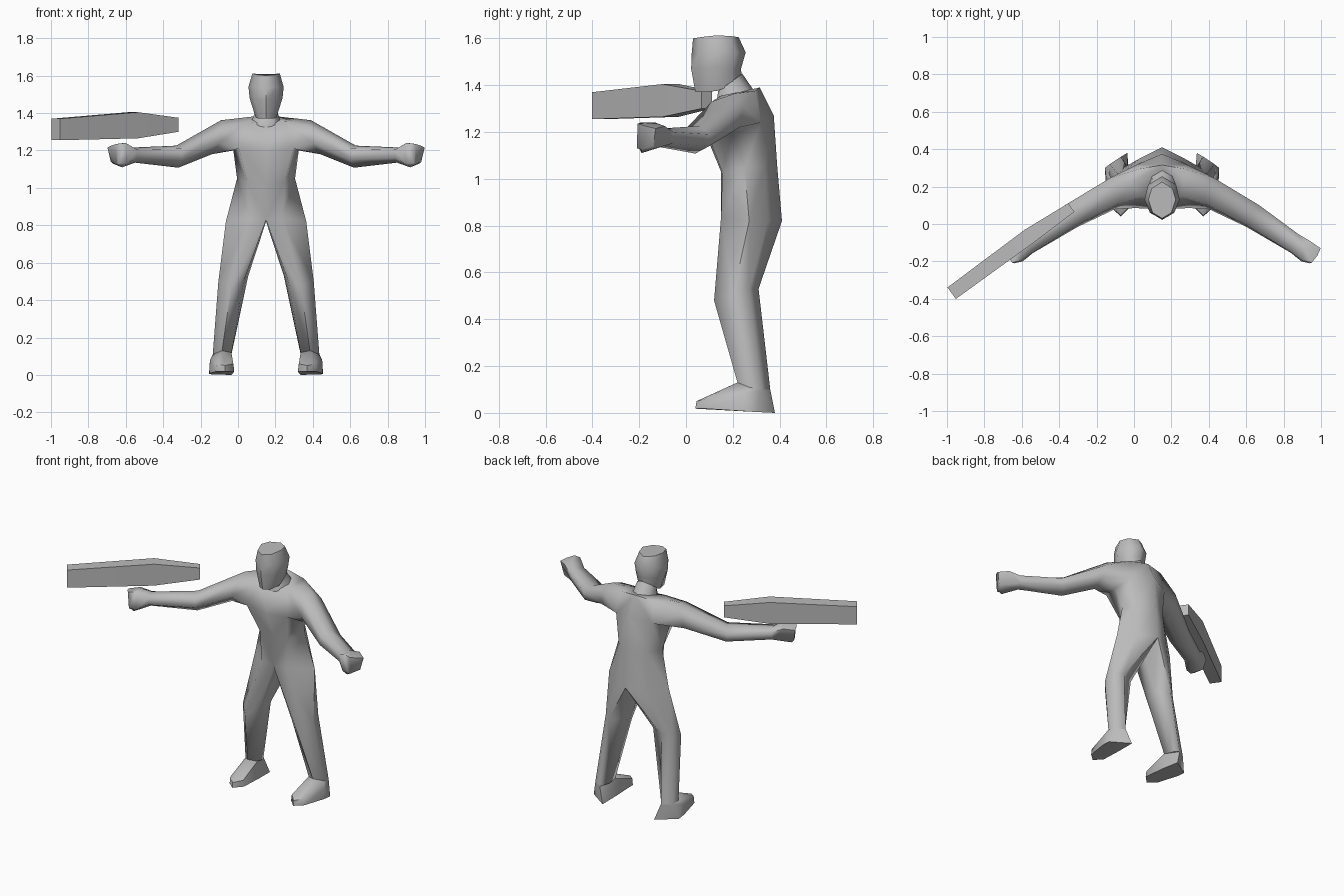
import bpy, bmesh, math

CX = 0.15  # the figure's own centre line
grey = bpy.data.materials.new("plain grey")
grey.diffuse_color = (0.5, 0.5, 0.5, 1)


def finish(name, bm, mirror=False, x=0.0, angle=60):
    bmesh.ops.remove_doubles(bm, verts=bm.verts, dist=0.0005)
    bmesh.ops.recalc_face_normals(bm, faces=bm.faces)
    me = bpy.data.meshes.new(name)
    bm.to_mesh(me)
    bm.free()
    me.materials.append(grey)
    ob = bpy.data.objects.new(name, me)
    bpy.context.collection.objects.link(ob)
    ob.location.x = x
    bpy.ops.object.select_all(action='DESELECT')
    ob.select_set(True)
    bpy.context.view_layer.objects.active = ob
    if mirror:
        m = ob.modifiers.new("mirror", 'MIRROR')
        m.use_clip = True
        bpy.ops.object.modifier_apply(modifier=m.name)
    bpy.ops.object.shade_smooth_by_angle(angle=math.radians(angle))
    return ob


def loft(bm, rings, closed=True, cap_start=False, cap_end=False, skip=()):
    """Skin rings of points; skip holds (ring, column) faces to leave open."""
    vs = [[bm.verts.new(p) for p in r] for r in rings]
    n = len(vs[0])
    for i in range(len(vs) - 1):
        for j in range(n if closed else n - 1):
            if (i, j) not in skip:
                k = (j + 1) % n
                bm.faces.new((vs[i][j], vs[i][k], vs[i + 1][k], vs[i + 1][j]))
    if cap_start:
        bm.faces.new(vs[0])
    if cap_end:
        bm.faces.new(vs[-1])


# Half body: torso rings run front centre, front corner, side, back corner, back centre
hip = [(0, .15, .83), (.085, .15, .84), (.215, .27, .82), (.12, .35, .82), (0, .41, .82)]
waist = [(0, .15, 1.03), (.10, .155, 1.03), (.155, .25, 1.05), (.10, .335, 1.05), (0, .39, 1.05)]
chest = [(0, .08, 1.20), (.145, .085, 1.21), (.175, .20, 1.20), (.13, .32, 1.24), (0, .375, 1.27)]
collar = [(0, .14, 1.34), (.10, .15, 1.355), (.17, .22, 1.37), (.12, .295, 1.375), (0, .315, 1.39)]
body = bmesh.new()
loft(body, [hip, waist, chest, collar], closed=False, cap_end=True, skip={(2, 1), (2, 2)})

# Leg grows out of the hip ring
loft(body, [
    [hip[1], hip[2], hip[3], hip[4], (0, .25, .82), hip[0]],
    [(.185, .12, .48), (.255, .20, .50), (.24, .27, .53), (.19, .31, .53), (.095, .26, .53), (.12, .17, .50)],
    [(.235, .22, .13), (.285, .27, .11), (.28, .32, .10), (.22, .36, .10), (.185, .31, .11), (.185, .25, .12)],
], cap_end=True)

# Arm grows out of the shoulder opening and ends in a blunt fist
loft(body, [
    [chest[1], chest[2], chest[3], collar[3], collar[2], collar[1]],
    [(.25, .08, 1.24), (.29, .14, 1.18), (.30, .23, 1.22), (.28, .245, 1.31), (.24, .20, 1.362), (.23, .11, 1.33)],
    [(.45, -.015, 1.15), (.47, .04, 1.108), (.51, .10, 1.14), (.52, .10, 1.19), (.48, .06, 1.226), (.45, -.005, 1.21)],
    [(.69, -.155, 1.16), (.70, -.11, 1.135), (.725, -.06, 1.15), (.73, -.055, 1.20), (.71, -.09, 1.216), (.69, -.15, 1.205)],
    [(.745, -.20, 1.13), (.77, -.19, 1.11), (.82, -.13, 1.13), (.79, -.09, 1.225), (.76, -.13, 1.24), (.75, -.195, 1.24)],
    [(.79, -.21, 1.13), (.80, -.19, 1.125), (.83, -.14, 1.14), (.848, -.13, 1.215), (.83, -.17, 1.225), (.80, -.207, 1.235)],
], cap_end=True)
finish("body", body, mirror=True, x=CX, angle=75)

# Feet: wedge with a pointed toe and a skewed heel
foot = bmesh.new()
pts = [(.235, .22, .13), (.285, .27, .11), (.28, .32, .10), (.22, .36, .10), (.185, .25, .12),
       (.17, .09, .02), (.22, .04, .018), (.27, .085, .018), (.303, .24, .008), (.305, .30, .004),
       (.186, .38, 0), (.175, .25, .01),
       (.175, .09, .06), (.22, .045, .05), (.265, .085, .06), (.30, .25, .08)]
bmesh.ops.convex_hull(foot, input=[foot.verts.new(p) for p in pts])
loose = [v for v in foot.verts if not v.link_faces]
bmesh.ops.delete(foot, geom=loose, context='VERTS')
finish("feet", foot, mirror=True, x=CX, angle=50)


def head_ring(front, cheek, side, back_corner, back):
    """Mirror a half outline given as (x, y, z) points into a closed ring."""
    half = [cheek, side, back_corner]
    return [front] + half + [back] + [(-x, y, z) for x, y, z in reversed(half)]


# Head, from chin to flat crown
head = bmesh.new()
loft(head, [
    head_ring((0, .04, 1.37), (.035, .06, 1.37), (.055, .13, 1.375), (.05, .20, 1.40), (0, .24, 1.42)),
    head_ring((0, .022, 1.47), (.06, .06, 1.47), (.088, .12, 1.48), (.07, .20, 1.47), (0, .235, 1.47)),
    head_ring((0, .024, 1.53), (.065, .06, 1.54), (.094, .13, 1.54), (.075, .21, 1.54), (0, .255, 1.54)),
    head_ring((0, .03, 1.60), (.05, .06, 1.605), (.073, .13, 1.613), (.055, .19, 1.61), (0, .225, 1.605)),
], cap_start=True, cap_end=True)
finish("head", head, x=CX)

# Neck, leaning forward into the head
neck = bmesh.new()
loft(neck, [
    head_ring((0, .13, 1.325), (.05, .14, 1.33), (.082, .20, 1.35), (.055, .26, 1.37), (0, .295, 1.37)),
    head_ring((0, .14, 1.39), (.035, .145, 1.39), (.06, .175, 1.40), (.05, .215, 1.43), (0, .24, 1.45)),
], cap_start=True, cap_end=True)
finish("neck", neck, x=CX)

# Club: a flat bar hovering over one arm, tapered at its inner end
club = bmesh.new()
stations = [(-.975, -.37, .038, 1.255, 1.37), (-.56, -.065, .042, 1.265, 1.405),
            (-.335, .088, .028, 1.30, 1.375)]
d = math.atan2(.46, .64)
nx, ny = -math.sin(d), math.cos(d)
loft(club, [[(x + s * w * nx, y + s * w * ny, z)
             for s, z in ((-1, lo), (1, lo), (1, hi), (-1, hi))]
            for x, y, w, lo, hi in stations], cap_start=True, cap_end=True)
finish("club", club, angle=40)
